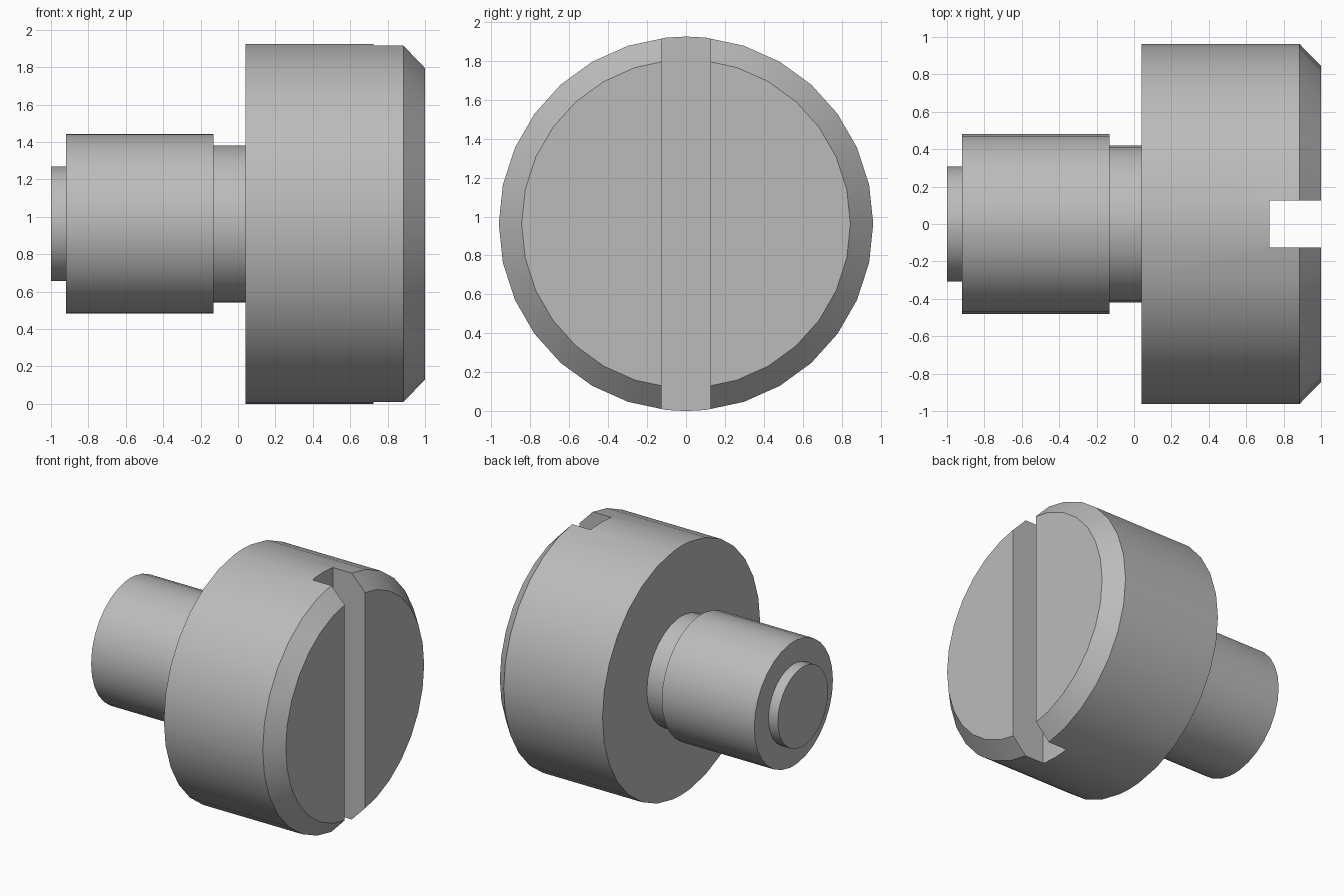
import bpy, bmesh, math

if "Cube" in bpy.data.objects:
    bpy.data.objects.remove(bpy.data.objects["Cube"])

AXIS_Z = 0.9625   # height of the screw axis
SLOT_X = 0.725    # floor of the driver slot
SLOT_HALF = 0.125

steel = bpy.data.materials.new("grey steel")
steel.use_nodes = True
GREY = (0.5, 0.5, 0.5, 1)
steel.diffuse_color = GREY
steel.node_tree.nodes["Principled BSDF"].inputs["Base Color"].default_value = GREY

# Thirty facets, plus one point at the very top and bottom
ANGLES = sorted([math.radians(12 * i) for i in range(30)] + [math.pi / 2, math.pi * 1.5])


def turned(name, profile):
    """Turn (x, radius) points around the screw axis, with flat end caps."""
    bm = bmesh.new()
    rings = [[bm.verts.new((x, r * math.cos(a), r * math.sin(a))) for a in ANGLES]
             for x, r in profile]
    n = len(ANGLES)
    for low, high in zip(rings, rings[1:]):
        for i in range(n):
            j = (i + 1) % n
            bm.faces.new((low[i], low[j], high[j], high[i]))
    bm.faces.new(rings[0])
    bm.faces.new(rings[-1])
    bmesh.ops.recalc_face_normals(bm, faces=bm.faces)
    mesh = bpy.data.meshes.new(name)
    bm.to_mesh(mesh)
    bm.free()
    mesh.materials.append(steel)
    obj = bpy.data.objects.new(name, mesh)
    obj.location.z = AXIS_Z
    bpy.context.collection.objects.link(obj)
    return obj


def activate(obj):
    bpy.ops.object.select_all(action="DESELECT")
    obj.select_set(True)
    bpy.context.view_layer.objects.active = obj


# Stem: end tip, thick shank and undercut neck running into the head
stem = turned("stem", [(-1, 0.307), (-0.92, 0.307), (-0.92, 0.48), (-0.13, 0.48),
                       (-0.13, 0.42), (0.1, 0.42)])

# Head with a chamfered outer rim
head = turned("head", [(0.04, 0.9625), (0.885, 0.9625), (1, 0.845)])

# Driver slot cut right across the head
bpy.ops.mesh.primitive_cube_add(size=1, location=(SLOT_X + 0.5, 0, AXIS_Z))
cutter = bpy.context.object
cutter.name = "slot_cutter"
cutter.scale = (1, SLOT_HALF * 2, 3)
cutter.hide_render = True
cutter.data.materials.append(steel)
cut = head.modifiers.new("slot", "BOOLEAN")
cut.operation = "DIFFERENCE"
cut.solver = "EXACT"
cut.object = cutter
activate(head)
bpy.ops.object.modifier_apply(modifier=cut.name)
bpy.data.objects.remove(cutter)

# Smooth turned surfaces, crisp edges
for part in (stem, head):
    activate(part)
    bpy.ops.object.shade_smooth_by_angle(angle=math.radians(30))
